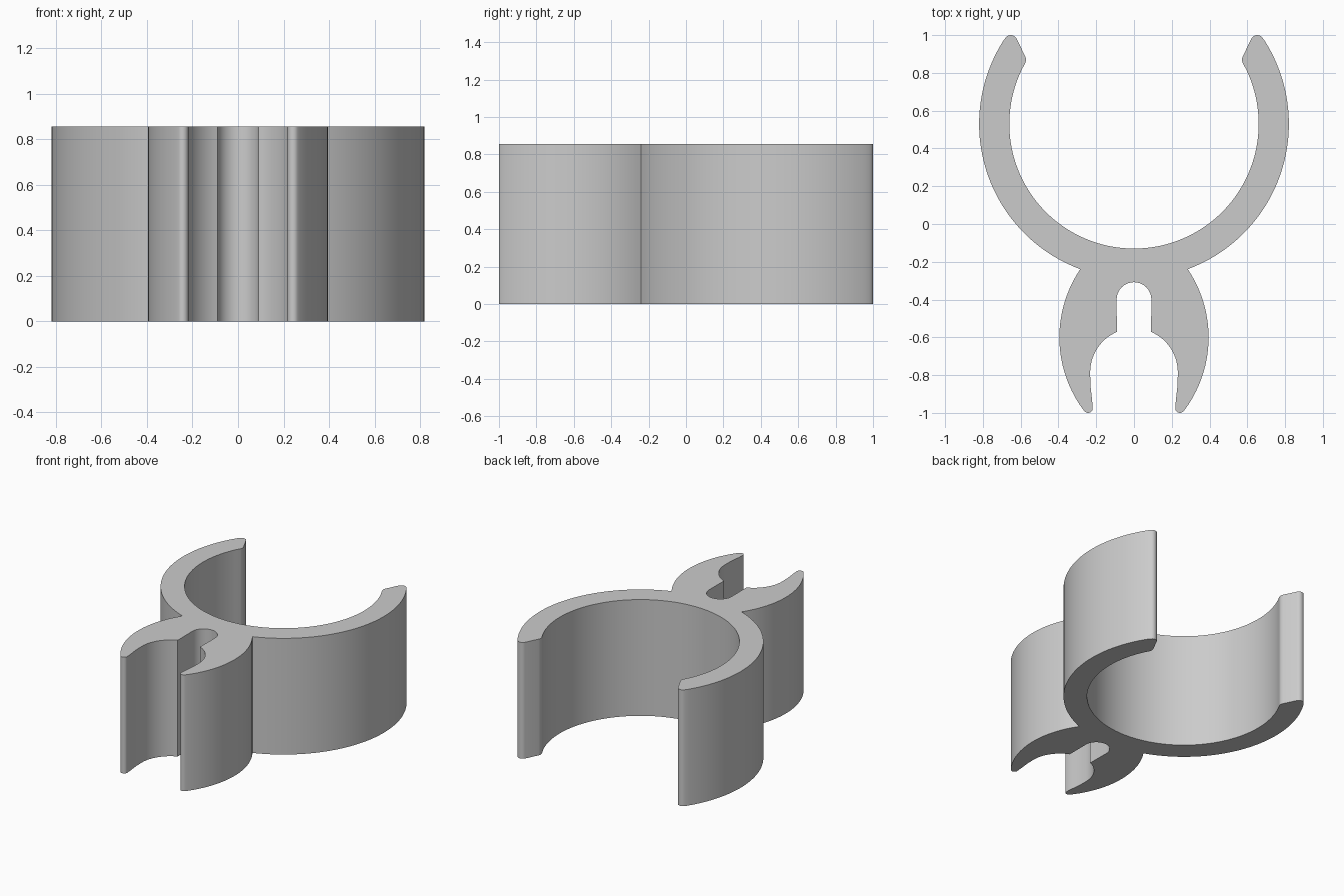
import bpy
import bmesh
from math import cos, sin, radians

HEIGHT = 0.855

cube = bpy.data.objects.get("Cube")
if cube:
    bpy.data.objects.remove(cube, do_unlink=True)


def arc(cx, cy, r, start, end, steps):
    """Points on an arc, angles in degrees."""
    angles = [radians(start + (end - start) * i / steps) for i in range(steps + 1)]
    return [(cx + r * cos(a), cy + r * sin(a)) for a in angles]


# Half outline on the +x side, from the slot to the inside of the big ring
half = arc(0, -0.40, 0.092, 90, 0, 10)              # slot end
half += arc(0, -0.785, 0.232, 67, 0, 14)            # small jaw
half += [(0.231, -0.85), (0.226, -0.895), (0.222, -0.93)]
half += arc(0.243, -0.975, 0.025, 190, 323, 8)      # small jaw tip
half += arc(-0.25, -0.60, 0.645, -36, 34, 28)       # outside of small jaw
half += arc(0, 0.53, 0.82, -69, 33, 48)             # outside of big ring
half += arc(0.652, 0.966, 0.034, 40, 150, 8)        # big ring tip
half += arc(0.615, 0.87, 0.043, 150, 205, 6)        # inward catch
half += arc(0, 0.53, 0.66, 26, -90, 56)             # inside of big ring

# Mirror, leaving out the two points on the centre line
outline = half + [(-x, y) for x, y in reversed(half[1:-1])]

# Extrude the outline
bm = bmesh.new()
base = bm.faces.new([bm.verts.new((x, y, 0)) for x, y in outline])
result = bmesh.ops.extrude_face_region(bm, geom=[base], use_keep_orig=True)
top = [v for v in result["geom"] if isinstance(v, bmesh.types.BMVert)]
bmesh.ops.translate(bm, verts=top, vec=(0, 0, HEIGHT))
bmesh.ops.recalc_face_normals(bm, faces=bm.faces)
mesh = bpy.data.meshes.new("double_clip")
bm.to_mesh(mesh)
bm.free()

# Plain grey
grey = bpy.data.materials.new("plain_grey")
colour = (0.6, 0.6, 0.6, 1)
grey.use_nodes = True
grey.diffuse_color = colour
grey.node_tree.nodes["Principled BSDF"].inputs["Base Color"].default_value = colour
mesh.materials.append(grey)

clip = bpy.data.objects.new("double_clip", mesh)
bpy.context.collection.objects.link(clip)
bpy.ops.object.select_all(action="DESELECT")
clip.select_set(True)
bpy.context.view_layer.objects.active = clip
bpy.ops.object.shade_smooth_by_angle(angle=radians(30))
